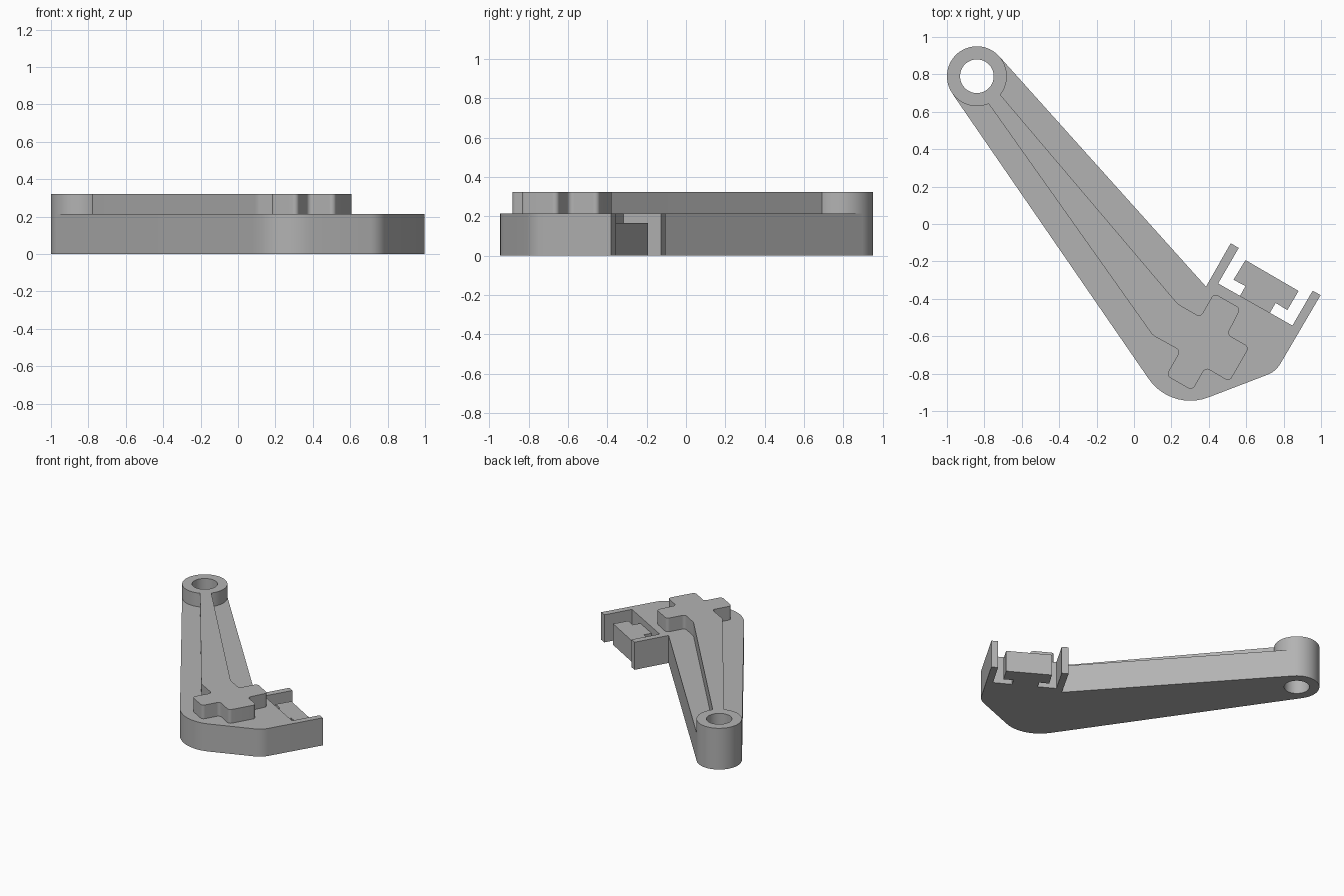
import bpy, bmesh, math
from mathutils import Vector

if "Cube" in bpy.data.objects:
    bpy.data.objects.remove(bpy.data.objects["Cube"])

BODY_TOP, RIB_TOP, CLIP_TOP = 0.215, 0.322, 0.165
PIVOT = (-0.84, 0.79)

grey = bpy.data.materials.new("plain grey")
grey.diffuse_color = (0.45, 0.45, 0.45, 1)
grey.use_nodes = True
grey.node_tree.nodes["Principled BSDF"].inputs["Base Color"].default_value = grey.diffuse_color


def rounded(points):
    """Outline from (x, y) or (x, y, fillet radius) corners."""
    out = []
    n = len(points)
    for i, p in enumerate(points):
        c = Vector(p[:2])
        if len(p) == 2:
            out.append(c)
            continue
        a = (Vector(points[i - 1][:2]) - c).normalized()
        b = (Vector(points[(i + 1) % n][:2]) - c).normalized()
        half = a.angle(b) / 2
        r = p[2]
        centre = c + (a + b).normalized() * (r / math.sin(half))
        start = c + a * (r / math.tan(half)) - centre
        end = c + b * (r / math.tan(half)) - centre
        sweep = math.pi - 2 * half
        steps = max(4, round(sweep / math.radians(7)))
        for k in range(steps + 1):
            t = k / steps
            out.append(centre + (start * math.sin((1 - t) * sweep)
                                 + end * math.sin(t * sweep)) / math.sin(sweep))
    return out


def circle(radius, sides=72):
    return [Vector((PIVOT[0] + radius * math.cos(2 * math.pi * k / sides),
                    PIVOT[1] + radius * math.sin(2 * math.pi * k / sides)))
            for k in range(sides)]


def prism(name, outline, z0, z1):
    bm = bmesh.new()
    low = bm.faces.new([bm.verts.new((p.x, p.y, z0)) for p in outline])
    top = bmesh.ops.extrude_face_region(bm, geom=[low])
    verts = [v for v in top["geom"] if isinstance(v, bmesh.types.BMVert)]
    bmesh.ops.translate(bm, verts=verts, vec=(0, 0, z1 - z0))
    bmesh.ops.recalc_face_normals(bm, faces=bm.faces)
    mesh = bpy.data.meshes.new(name)
    bm.to_mesh(mesh)
    bm.free()
    mesh.materials.append(grey)
    obj = bpy.data.objects.new(name, mesh)
    bpy.context.collection.objects.link(obj)
    return obj


def combine(target, tool, operation):
    mod = target.modifiers.new(operation.lower(), "BOOLEAN")
    mod.operation, mod.solver, mod.object = operation, "EXACT", tool
    bpy.context.view_layer.objects.active = target
    bpy.ops.object.modifier_apply(modifier=mod.name)
    bpy.data.objects.remove(tool, do_unlink=True)


# Arm plate with its two side prongs
bracket = prism("bracket_arm", rounded([
    PIVOT, (-0.972, 0.698), (0.199, -1.003, 0.27), (0.758, -0.789, 0.14),
    (0.998, -0.38), (0.955, -0.357), (0.847, -0.543), (0.45, -0.318),
    (0.56, -0.128), (0.517, -0.103), (0.385, -0.335), (-0.721, 0.897)]),
    0, BODY_TOP)

# Pivot boss
boss = prism("pivot_boss", circle(0.16), 0, RIB_TOP)

# Raised rib ending in a cross-shaped pad
R = 0.025
rib = prism("raised_rib", rounded([
    (-0.80, 0.675), (0.10, -0.595, 0.08), (0.248, -0.677, R), (0.172, -0.81, R),
    (0.312, -0.89, R), (0.382, -0.767, R), (0.51, -0.843, R), (0.617, -0.658, R),
    (0.499, -0.59, R), (0.57, -0.452, R), (0.428, -0.37, R), (0.355, -0.497, R),
    (0.235, -0.428, 0.08), (-0.735, 0.715)]), 0.1, RIB_TOP)

# Lower T-shaped clip between the prongs
clip = prism("t_clip", rounded([
    (0.55, -0.415), (0.596, -0.332), (0.532, -0.298), (0.596, -0.193),
    (0.88, -0.358), (0.82, -0.46), (0.757, -0.422), (0.71, -0.505)]),
    0, CLIP_TOP)

for part in (boss, rib, clip):
    combine(bracket, part, "UNION")

# Bore through the pivot
combine(bracket, prism("bore_cutter", circle(0.09), -0.1, 0.5), "DIFFERENCE")

bpy.ops.object.select_all(action="DESELECT")
bracket.select_set(True)
bpy.context.view_layer.objects.active = bracket
bpy.ops.object.shade_smooth_by_angle(angle=math.radians(25))
